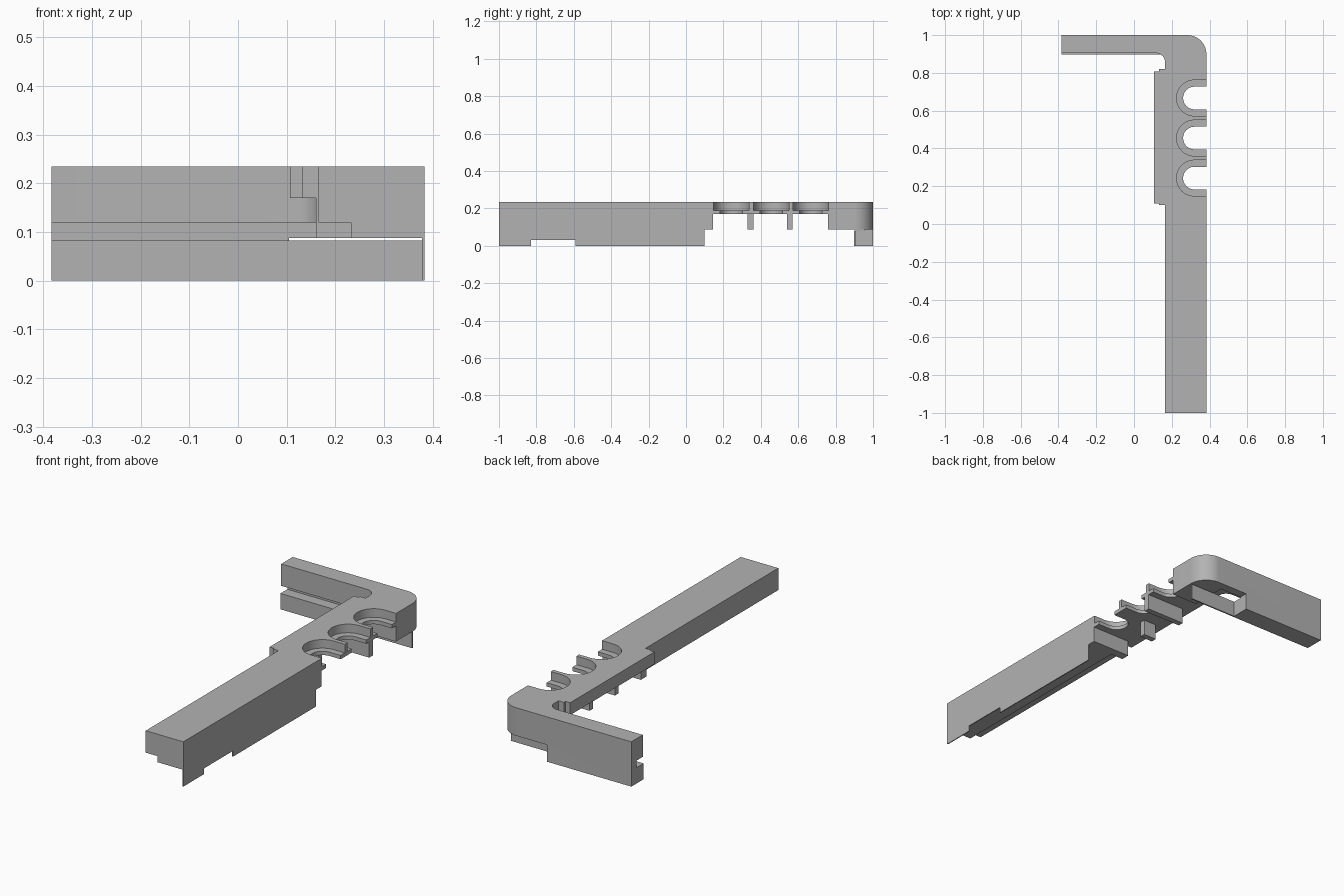
import bpy, bmesh
from math import cos, sin, radians

old = bpy.data.objects.get("Cube")
if old:
    bpy.data.objects.remove(old, do_unlink=True)

grey = bpy.data.materials.new("plain grey")
grey.use_nodes = True
GREY = (0.45, 0.45, 0.45, 1)
grey.diffuse_color = GREY
grey.node_tree.nodes["Principled BSDF"].inputs["Base Color"].default_value = GREY

EDGE = 0.383      # outer side of the long bar
INNER = 0.165     # inner side of the long bar
TOP = 0.235
FLOOR = 0.088     # underside of the bar


def arc(cx, cy, r, a0, a1, n=16):
    step = (a1 - a0) / n
    return [(cx + r * cos(radians(a0 + step * i)),
             cy + r * sin(radians(a0 + step * i))) for i in range(n + 1)]


def prism(name, outline, z0, z1):
    bm = bmesh.new()
    face = bm.faces.new([bm.verts.new((x, y, z0)) for x, y in outline])
    up = bmesh.ops.extrude_face_region(bm, geom=[face])["geom"]
    verts = [v for v in up if isinstance(v, bmesh.types.BMVert)]
    bmesh.ops.translate(bm, verts=verts, vec=(0, 0, z1 - z0))
    bmesh.ops.recalc_face_normals(bm, faces=bm.faces)
    mesh = bpy.data.meshes.new(name)
    bm.to_mesh(mesh)
    bm.free()
    mesh.materials.append(grey)
    obj = bpy.data.objects.new(name, mesh)
    bpy.context.collection.objects.link(obj)
    return obj


def box(name, x0, x1, y0, y1, z0, z1):
    return prism(name, [(x0, y0), (x1, y0), (x1, y1), (x0, y1)], z0, z1)


def slot(name, y, r, z0, z1):
    # U-shaped opening towards the outer side
    return prism(name, [(0.5, y + r)] + arc(0.32, y, r, 90, 270, 24) + [(0.5, y - r)], z0, z1)


# L-shaped body with a side flange, rounded inside and outside the corner
outline = [(INNER, -1), (EDGE, -1)]
outline += arc(EDGE - 0.1, 0.9, 0.1, 0, 90)
outline += [(-EDGE, 1), (-EDGE, 0.905)]
outline += arc(0.115, 0.855, 0.05, 90, 0, 12)
outline += [(INNER, 0.82), (0.133, 0.82), (0.133, 0.807), (0.107, 0.807),
            (0.107, 0.108), (0.133, 0.108), (0.133, 0.1), (INNER, 0.1)]
body = prism("bracket_body", outline, 0, TOP)

# Hollows beneath the body, the notch and the long groove
cutters = [
    box("slab_cut", 0.05, 0.5, 0.1, 0.76, -0.1, 0.17),
    box("flange_cut", 0.05, INNER, 0.05, 0.83, -0.1, 0.17),
    box("bar_cut", 0.05, EDGE - 0.005, -1.1, 0.1, -0.1, FLOOR),
    box("corner_cut", 0.105, 0.5, 0.7, 1.1, -0.1, FLOOR),
    box("bar_groove_cut", 0.05, 0.232, -1.1, 0.955, 0.084, 0.12),
    box("arm_groove_cut", -0.5, 0.2, 0.8, 0.955, 0.083, 0.12),
    box("wall_notch_cut", 0.3, 0.5, -0.83, -0.59, -0.1, 0.03),
]
# Three stepped round slots
for y in (0.243, 0.455, 0.667):
    cutters.append(slot("seat_cut", y, 0.095, 0.19, 0.3))
    cutters.append(slot("through_cut", y, 0.06, 0.1, 0.3))

for cutter in cutters:
    cutter.hide_render = True
    mod = body.modifiers.new("cut", "BOOLEAN")
    mod.operation = "DIFFERENCE"
    mod.solver = "EXACT"
    mod.object = cutter
bpy.context.view_layer.update()
body_eval = body.evaluated_get(bpy.context.evaluated_depsgraph_get())
cut_mesh = bpy.data.meshes.new_from_object(body_eval)
body.modifiers.clear()
body.data = cut_mesh
for cutter in cutters:
    bpy.data.objects.remove(cutter, do_unlink=True)

# Thin lower plate along the inside of the short arm
box("arm_lower_plate", -EDGE, EDGE - 0.002, 0.898, 0.906, 0, 0.083)

# Ribs hanging below the slotted slab
box("front_rib", 0.16, EDGE, 0.1, 0.145, FLOOR, 0.171)
box("middle_rib", 0.16, 0.235, 0.33, 0.36, FLOOR, 0.171)
box("back_rib", 0.16, EDGE, 0.54, 0.57, FLOOR, 0.171)

# Smooth the rounded walls and keep the sharp edges
bpy.ops.object.select_all(action="DESELECT")
body.select_set(True)
bpy.context.view_layer.objects.active = body
bpy.ops.object.shade_smooth_by_angle(angle=radians(30))
